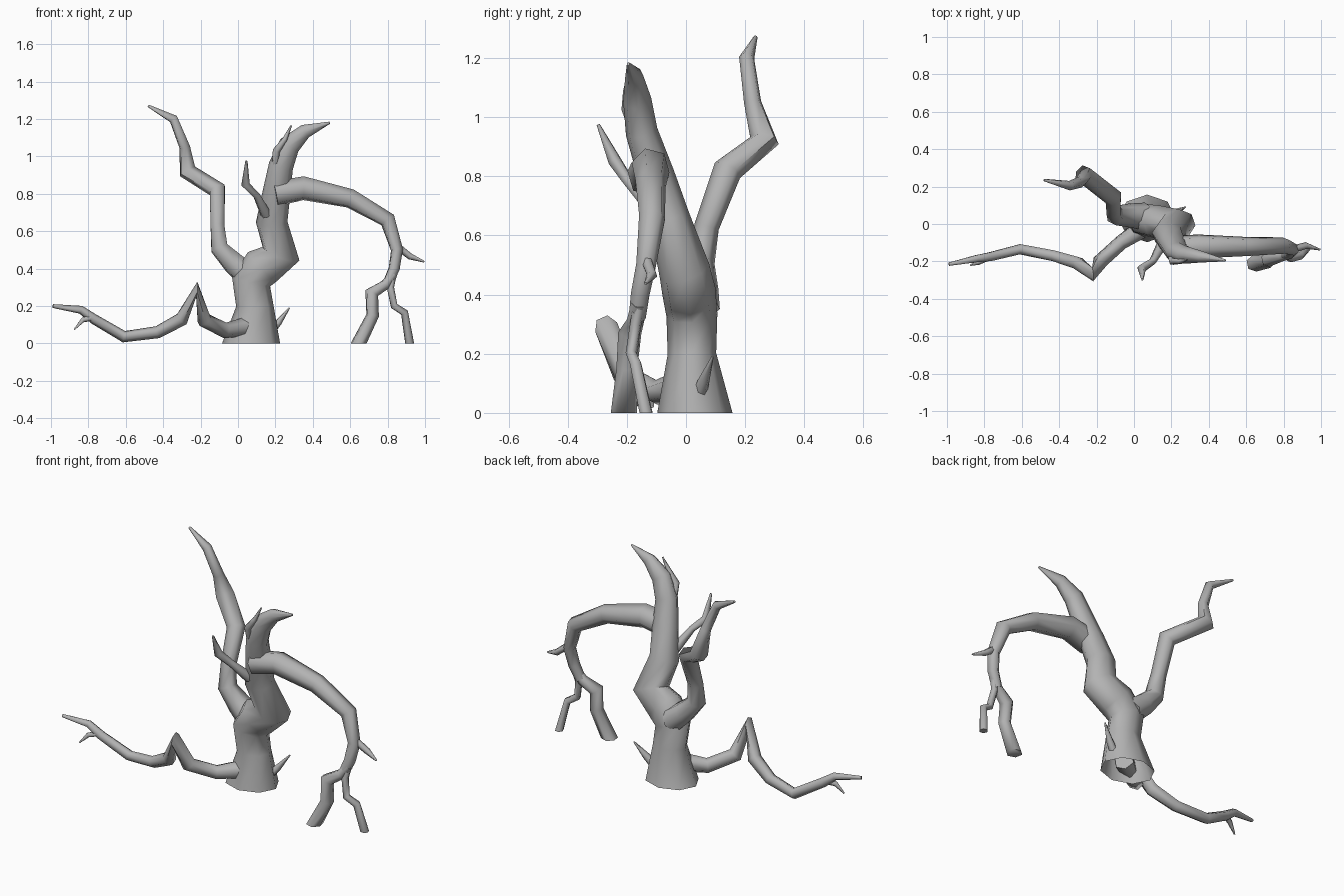
import bpy, bmesh, math
from mathutils import Vector

cube = bpy.data.objects.get("Cube")
if cube:
    bpy.data.objects.remove(cube, do_unlink=True)

bark = bpy.data.materials.new("grey_bark")
bark.use_nodes = True
bark.diffuse_color = (0.45, 0.45, 0.45, 1)
bark.node_tree.nodes["Principled BSDF"].inputs["Base Color"].default_value = (0.45, 0.45, 0.45, 1)


def limb(name, path, sides=6, flat=1.0, ground=None, open_start=False):
    """Sweep a ring along (x, y, z, radius) points; ground = index of a ring lying level."""
    pts = [Vector(p[:3]) for p in path]
    last = len(pts) - 1
    bm = bmesh.new()
    rings = []
    prev = side = None
    for i, (p, row) in enumerate(zip(pts, path)):
        back = (p - pts[i - 1]).normalized() if i else Vector()
        ahead = (pts[i + 1] - p).normalized() if i < last else Vector()
        tangent = (back + ahead).normalized()
        if ground is not None and i == ground % len(pts):
            tangent = Vector((0, 0, 1 if i == 0 else -1))
        if prev is None:
            side = tangent.orthogonal().normalized()
        else:
            side = prev.rotation_difference(tangent) @ side
        prev = tangent
        other = tangent.cross(side)
        ring = []
        for k in range(sides):
            a = math.tau * k / sides
            off = (side * math.cos(a) + other * math.sin(a)) * row[3]
            off.y *= flat
            ring.append(bm.verts.new(p + off))
        rings.append(ring)
    for low, high in zip(rings, rings[1:]):
        for k in range(sides):
            n = (k + 1) % sides
            bm.faces.new((low[k], low[n], high[n], high[k]))
    if not open_start:
        bm.faces.new(rings[0][::-1])
    bm.faces.new(rings[-1])
    bmesh.ops.recalc_face_normals(bm, faces=bm.faces)
    mesh = bpy.data.meshes.new(name)
    bm.to_mesh(mesh)
    bm.free()
    mesh.materials.append(bark)
    obj = bpy.data.objects.new(name, mesh)
    bpy.context.collection.objects.link(obj)
    bpy.ops.object.select_all(action='DESELECT')
    obj.select_set(True)
    bpy.context.view_layer.objects.active = obj
    bpy.ops.object.shade_smooth_by_angle(angle=math.radians(65))
    return obj


# Trunk, flared at the ground and curling over at the top
limb("trunk", [(.07, .03, 0, .155), (.09, .02, .2, .1), (.07, .02, .33, .105),
               (.13, .01, .41, .11), (.23, -.005, .48, .105), (.18, -.055, .65, .085),
               (.205, -.1, .8, .075), (.23, -.15, .95, .066), (.275, -.165, 1.06, .058),
               (.36, -.175, 1.135, .038), (.49, -.195, 1.18, .006)],
     sides=8, flat=.82, ground=0, open_start=True)

# Tall zigzag branch at the back
limb("tall_branch", [(.06, .04, .36, .075), (-.02, .045, .425, .065), (-.1, .045, .51, .052),
                     (-.11, .07, .63, .042), (-.11, .14, .82, .05), (-.27, .265, .92, .05),
                     (-.285, .225, 1.05, .03), (-.345, .205, 1.2, .026), (-.48, .235, 1.27, .007)])

# Low crooked branch with its twig
limb("low_branch", [(.05, -.02, .09, .055), (-.07, -.1, .07, .042), (-.18, -.2, .125, .042),
                    (-.22, -.27, .29, .04), (-.3, -.21, .13, .038), (-.43, -.17, .06, .033),
                    (-.61, -.135, .036, .031), (-.77, -.175, .13, .027), (-.84, -.185, .18, .022),
                    (-.99, -.215, .2, .01)])
limb("low_twig", [(-.77, -.175, .14, .018), (-.83, -.205, .125, .014), (-.875, -.22, .075, .004)])

# Arching branch that reaches down to the ground
limb("arching_branch", [(.2, -.13, .8, .07), (.35, -.12, .83, .066), (.6, -.12, .775, .053),
                        (.8, -.115, .66, .045), (.85, -.135, .5, .034), (.835, -.155, .4, .032),
                        (.8, -.165, .32, .029)])
limb("arch_foot_inner", [(.83, -.16, .37, .026), (.79, -.17, .315, .03), (.715, -.19, .27, .04),
                         (.72, -.2, .15, .036), (.645, -.21, 0, .045)], ground=-1)
limb("arch_foot_outer", [(.83, -.155, .38, .022), (.815, -.17, .3, .02), (.835, -.185, .2, .02),
                         (.89, -.17, .165, .021), (.918, -.135, 0, .024)], ground=-1)
limb("arch_twig", [(.85, -.135, .52, .02), (.92, -.115, .465, .018), (.995, -.137, .437, .005)])

# Small twigs on the trunk
limb("front_twig", [(.15, -.11, .69, .03), (.1, -.2, .79, .02), (.04, -.24, .85, .024),
                    (.045, -.297, .975, .006)])
limb("upper_twig", [(.2, -.17, .95, .02), (.205, -.2, 1.03, .02), (.25, -.2, 1.09, .014),
                    (.285, -.19, 1.165, .004)])
limb("base_twig", [(.17, .045, .06, .025), (.215, .06, .11, .02), (.275, .09, .19, .004)])
